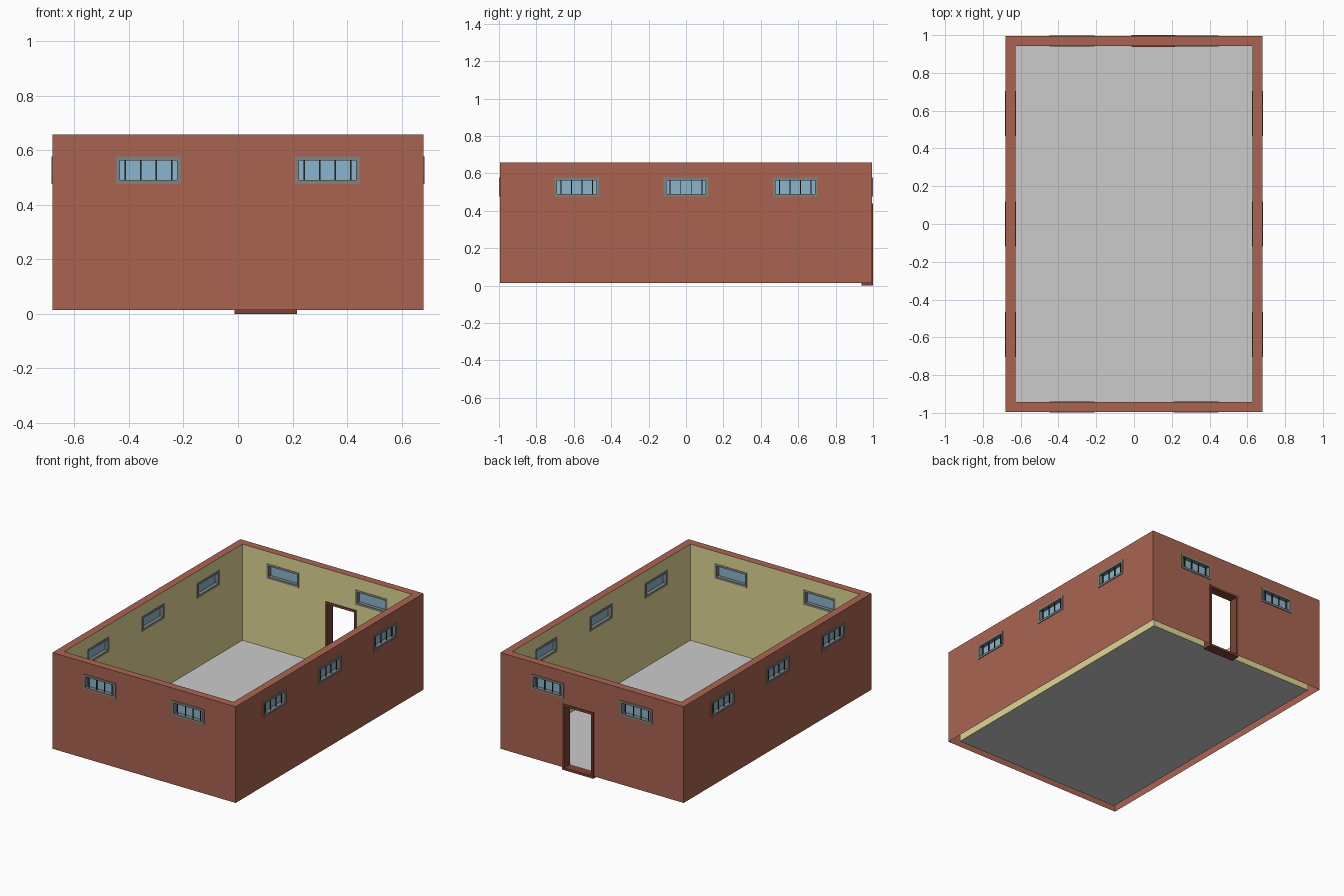
import bpy, bmesh
from math import pi
from mathutils import Matrix, Vector

if "Cube" in bpy.data.objects:
    bpy.data.objects.remove(bpy.data.objects["Cube"])

HX, HY = 0.679, 0.994        # outer half sizes
T = 0.051                    # wall thickness
Z0, Z1 = 0.014, 0.658


def material(name, r, g, b):
    m = bpy.data.materials.new(name)
    m.diffuse_color = (r, g, b, 1)
    m.use_nodes = True
    m.node_tree.nodes["Principled BSDF"].inputs["Base Color"].default_value = m.diffuse_color
    return m


BRICK = material("brick_red", 0.40, 0.127, 0.084)
PAINT = material("cream_paint", 0.75, 0.68, 0.30)
WOOD = material("dark_wood", 0.20, 0.055, 0.035)
METAL = material("grey_metal", 0.22, 0.23, 0.22)
GLASS = material("blue_glass", 0.26, 0.46, 0.62)
BAR = material("dark_iron", 0.04, 0.04, 0.045)


def make(name, bm, mats=(), matrix=None):
    bmesh.ops.recalc_face_normals(bm, faces=bm.faces)
    me = bpy.data.meshes.new(name)
    bm.to_mesh(me)
    bm.free()
    for m in mats:
        me.materials.append(m)
    ob = bpy.data.objects.new(name, me)
    if matrix is not None:
        ob.matrix_world = matrix
    bpy.context.collection.objects.link(ob)
    return ob


def add_box(bm, lo, hi, matrix=Matrix()):
    lo, hi = Vector(lo), Vector(hi)
    mat = matrix @ Matrix.Translation((lo + hi) / 2) @ Matrix.Diagonal((*(hi - lo), 1))
    bmesh.ops.create_cube(bm, size=1, matrix=mat)


def ring(hu, hv, border, d0, d1, axes):
    """Rectangular ring: half sizes, border width, extruded d0..d1; axes maps (u, v, d)."""
    bm = bmesh.new()
    loops = []
    for b, d in ((0, d0), (0, d1), (border, d1), (border, d0)):
        loops.append([bm.verts.new(axes(su * (hu - b), sv * (hv - b), d))
                      for su, sv in ((-1, -1), (1, -1), (1, 1), (-1, 1))])
    for k in range(4):
        a, c = loops[k], loops[(k + 1) % 4]
        for i in range(4):
            j = (i + 1) % 4
            f = bm.faces.new((a[i], a[j], c[j], c[i]))
            f.material_index = 1 if k == 2 else 0
    return bm


def upright(u, v, d):
    return (u, d, v)          # local -y points out of the wall


def place(angle, dist, u, z):
    return Matrix.Rotation(angle, 4, 'Z') @ Matrix.Translation((u, -dist, z))


# where the windows and the door sit
WU, WV, WB = 0.119, 0.050, 0.014
spots = []
for side, ang in (("front", 0), ("back", pi)):
    spots += [(side, place(ang, HY, u, 0.527)) for u in (-0.328, 0.328)]
for side, ang in (("right", pi / 2), ("left", -pi / 2)):
    spots += [(side, place(ang, HX, u, 0.527)) for u in (-0.584, 0, 0.584)]
DU, DV = 0.115, 0.220
door = place(pi, HY, -0.102, DV)

# walls: brick outside, painted inside, openings cut, open underneath
walls = make("walls", ring(HX, HY, T, Z0, Z1, lambda u, v, d: (u, v, d)), (BRICK, PAINT))
bm = bmesh.new()
for _, m in spots:
    add_box(bm, (-WU + .006, -0.05, -WV + .006), (WU - .006, 0.1, WV - .006), m)
add_box(bm, (-DU + .006, -0.05, -DV - 0.1), (DU - .006, 0.1, DV - .006), door)
cutter = make("opening_cutter", bm)
cutter.hide_render = True
mod = walls.modifiers.new("openings", 'BOOLEAN')
mod.operation = 'DIFFERENCE'
mod.solver = 'EXACT'
mod.object = cutter
deps = bpy.context.evaluated_depsgraph_get()
cut = bpy.data.meshes.new_from_object(walls.evaluated_get(deps))
walls.modifiers.clear()
walls.data = cut
bpy.data.objects.remove(cutter)
bm = bmesh.new()
bm.from_mesh(cut)
under = [f for f in bm.faces if f.calc_center_median().z < Z0 + 1e-4]
bmesh.ops.delete(bm, geom=under, context='FACES')
bm.to_mesh(cut)
bm.free()

# floor slab surface
bm = bmesh.new()
bmesh.ops.create_grid(bm, x_segments=1, y_segments=1, size=1,
                      matrix=Matrix.Translation((0, 0, Z0)) @ Matrix.Diagonal((HX - T, HY - T, 1, 1)))
make("floor", bm)

# barred windows
for i, (side, m) in enumerate(spots):
    make(f"{side}_window_frame_{i}", ring(WU, WV, WB, -0.005, T + 0.002, upright), (METAL, METAL), m)
    bm = bmesh.new()
    add_box(bm, (-WU + WB, 0.024, -WV + WB), (WU - WB, 0.028, WV - WB))
    make(f"{side}_window_glass_{i}", bm, (GLASS,), m)
    bm = bmesh.new()
    for u in (-0.085, -0.028, 0.028, 0.085):
        add_box(bm, (u - .0025, 0.006, -WV + WB), (u + .0025, 0.011, WV - WB))
    make(f"{side}_window_bars_{i}", bm, (BAR,), m)

# door frame with threshold
make("door_frame", ring(DU, DV, 0.015, -0.006, T + 0.006, upright), (WOOD, WOOD), door)
